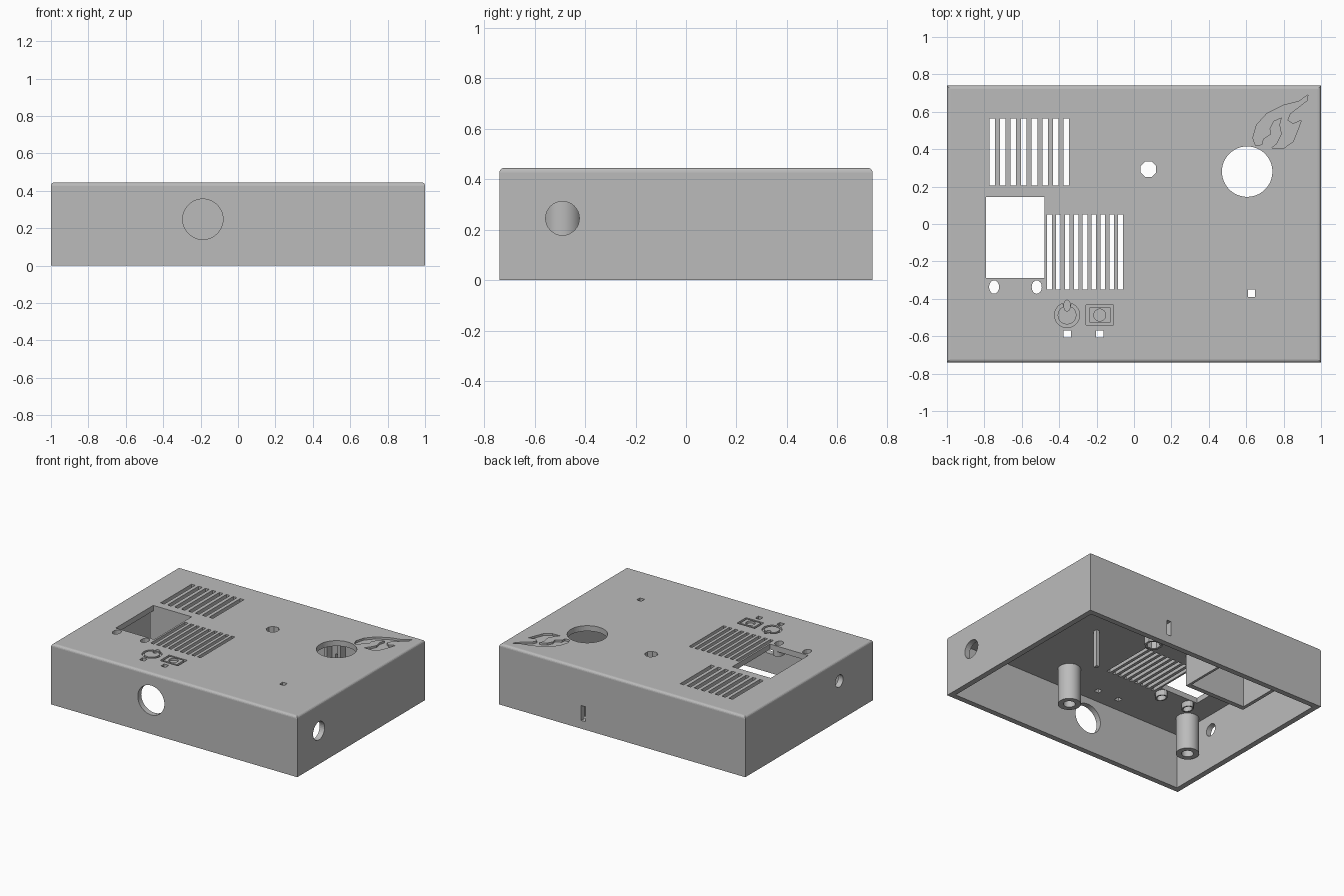
import bpy, bmesh
from math import cos, sin, pi, radians

if "Cube" in bpy.data.objects:
    bpy.data.objects.remove(bpy.data.objects["Cube"])

W, D, H = 1.0, 0.74, 0.445      # half width, half depth, height
WALL = 0.04
CEIL = H - WALL
DEEP = H - 0.015                # floor of the engraved icons

grey = bpy.data.materials.new("grey_plastic")
grey.use_nodes = True
grey.diffuse_color = (0.5, 0.5, 0.5, 1)
grey.node_tree.nodes["Principled BSDF"].inputs["Base Color"].default_value = (0.5, 0.5, 0.5, 1)


def finish(bm, name, smooth=False):
    bmesh.ops.recalc_face_normals(bm, faces=bm.faces)
    mesh = bpy.data.meshes.new(name)
    bm.to_mesh(mesh)
    bm.free()
    mesh.materials.append(grey)
    ob = bpy.data.objects.new(name, mesh)
    bpy.context.scene.collection.objects.link(ob)
    bpy.ops.object.select_all(action='DESELECT')
    ob.select_set(True)
    bpy.context.view_layer.objects.active = ob
    if smooth:
        bpy.ops.object.shade_smooth_by_angle(angle=radians(35))
    return ob


def box(bm, x0, x1, y0, y1, z0, z1):
    verts = bmesh.ops.create_cube(bm, size=1)["verts"]
    for v in verts:
        v.co = ((x0 + x1) / 2 + v.co.x * (x1 - x0),
                (y0 + y1) / 2 + v.co.y * (y1 - y0),
                (z0 + z1) / 2 + v.co.z * (z1 - z0))


def arc(cx, cy, rx, ry=None, n=32, a0=0, a1=360, closed=True):
    ry = ry or rx
    steps = n if closed else n - 1
    return [(cx + rx * cos(radians(a0 + (a1 - a0) * i / steps)),
             cy + ry * sin(radians(a0 + (a1 - a0) * i / steps))) for i in range(n)]


def prism(bm, pts, lo, hi, axis="z"):
    """Extrude a 2D outline between two heights along an axis."""
    place = {"z": lambda a, b, h: (a, b, h),
             "y": lambda a, b, h: (a, h, b),
             "x": lambda a, b, h: (h, a, b)}[axis]
    low = [bm.verts.new(place(a, b, lo)) for a, b in pts]
    top = [bm.verts.new(place(a, b, hi)) for a, b in pts]
    bm.faces.new(low)
    bm.faces.new(top)
    for i in range(len(pts)):
        j = (i + 1) % len(pts)
        bm.faces.new((low[i], low[j], top[j], top[i]))


def band(bm, outer, inner, lo, hi):
    """Closed ring between two outlines with equal point counts."""
    loops = [[bm.verts.new((x, y, z)) for x, y in pts]
             for pts, z in ((outer, lo), (outer, hi), (inner, hi), (inner, lo))]
    n = len(outer)
    for k in range(4):
        a, b = loops[k], loops[(k + 1) % 4]
        for i in range(n):
            j = (i + 1) % n
            bm.faces.new((a[i], a[j], b[j], b[i]))


def cut(target, cutter):
    cutter.hide_render = True
    mod = target.modifiers.new("cut", 'BOOLEAN')
    mod.operation = 'DIFFERENCE'
    mod.solver = 'EXACT'
    mod.object = cutter
    bpy.context.view_layer.objects.active = target
    bpy.ops.object.modifier_apply(modifier=mod.name)
    bpy.data.objects.remove(cutter)


# Open-bottomed case with rounded top edges
bm = bmesh.new()
box(bm, -W, W, -D, D, 0, H)
top_edges = [e for e in bm.edges if all(v.co.z > H - 0.01 for v in e.verts)]
bmesh.ops.bevel(bm, geom=top_edges, offset=0.018, segments=4, profile=0.5, affect='EDGES')
case = finish(bm, "case_shell")

bm = bmesh.new()
box(bm, -W + WALL, W - WALL, -D + WALL, D - WALL, -0.1, CEIL)
cut(case, finish(bm, "cavity_cutter"))

# Openings through the top
bm = bmesh.new()
LO, HI = CEIL - 0.03, H + 0.05
for i in range(8):
    x = -0.758 + i * 0.0565
    box(bm, x - 0.015, x + 0.015, 0.205, 0.565, LO, HI)
for i in range(9):
    x = -0.452 + i * 0.0475
    box(bm, x - 0.0125, x + 0.0125, -0.35, 0.05, LO, HI)
box(bm, -0.79, -0.478, -0.29, 0.145, LO, HI)
prism(bm, arc(0.605, 0.28, 0.135, n=48), LO, HI)
button_hole = arc(0.077, 0.293, 0.045, n=8, a0=22.5, a1=382.5)
prism(bm, button_hole, LO, HI)
for x in (-0.748, -0.52):
    prism(bm, arc(x, -0.337, 0.027, 0.036, n=16), LO, HI)
for x, y in ((-0.357, -0.588), (-0.183, -0.588), (0.628, -0.37)):
    box(bm, x - 0.019, x + 0.019, y - 0.019, y + 0.019, LO, HI)

# Openings through the side walls
prism(bm, arc(-0.188, 0.248, 0.108, n=48), -D - 0.1, -D + 0.1, "y")
prism(bm, arc(-0.49, 0.245, 0.067), W - 0.1, W + 0.1, "x")
prism(bm, arc(-0.35, 0.29, 0.045), -W - 0.1, -W + 0.1, "x")
box(bm, 0.3, 0.333, D - 0.1, D + 0.1, 0.06, 0.17)

# Engraved power and camera icons
px, py = -0.358, -0.487
prism(bm, arc(px, py, 0.067, n=28, a0=112, a1=428, closed=False)
      + arc(px, py, 0.05, n=28, a0=428, a1=112, closed=False), DEEP, HI)
prism(bm, arc(px, py + 0.065, 0.015, n=9, a0=0, a1=180, closed=False)
      + arc(px, py + 0.037, 0.015, n=9, a0=180, a1=360, closed=False), DEEP, HI)
cx, cy = -0.183, -0.487
frame = [(cx + a, cy + b) for a, b in ((-1, -1), (1, -1), (1, 1), (-1, 1)) for a, b in ((a * 0.073, b * 0.053),)]
hollow = [(cx + (x - cx) * 0.77, cy + (y - cy) * 0.75) for x, y in frame]
band(bm, frame, hollow, DEEP, HI)
prism(bm, arc(cx, cy, 0.032, n=24), DEEP, HI)

# Engraved flame
flame = [(.93, .69), (.92, .66), (.88, .655), (.80, .635), (.71, .59), (.655, .53),
         (.635, .46), (.65, .42), (.685, .425), (.69, .455), (.73, .48), (.725, .51),
         (.745, .55), (.79, .57), (.78, .53), (.79, .48), (.765, .43), (.735, .405),
         (.80, .405), (.85, .44), (.875, .50), (.895, .555), (.85, .535), (.82, .555),
         (.835, .59), (.88, .625), (.925, .66)]
flame.pop(1)
prism(bm, flame, DEEP, HI)
cut(case, finish(bm, "openings_cutter"))

# Hollow screw posts under the top
for name, x in (("screw_post_left", 0.15), ("screw_post_right", -0.875)):
    bm = bmesh.new()
    band(bm, arc(x, -0.49, 0.077), arc(x, -0.49, 0.04), 0.137, CEIL + 0.005)
    finish(bm, name, True)

# Short guide collars around the small holes
bm = bmesh.new()
band(bm, arc(0.077, 0.293, 0.062, n=8, a0=22.5, a1=382.5), button_hole, 0.27, CEIL + 0.005)
for x in (-0.748, -0.52):
    band(bm, arc(x, -0.337, 0.037, 0.046, n=16), arc(x, -0.337, 0.027, 0.036, n=16),
         CEIL - 0.04, CEIL + 0.005)
finish(bm, "guide_collars")

# Open duct below the rear vent
bm = bmesh.new()
X0, X1, Y0, Y1, Z0 = -0.82, -0.325, 0.15, 0.62, 0.17
band(bm, [(X0, Y0), (X1, Y0), (X1, Y1), (X0, Y1)],
     [(X0 + .025, Y0 + .035), (X1 - .018, Y0 + .035), (X1 - .018, Y1 - .03), (X0 + .025, Y1 - .03)],
     Z0, CEIL + 0.005)
finish(bm, "vent_duct")

# Thin hanging rib and rails beside the rear slot
bm = bmesh.new()
box(bm, 0.325, 0.35, 0.0, 0.03, 0.13, CEIL + 0.005)
for x in (0.25, 0.36):
    box(bm, x, x + 0.025, D - WALL - 0.06, D - WALL + 0.005, 0.05, 0.28)
finish(bm, "inner_ribs")
